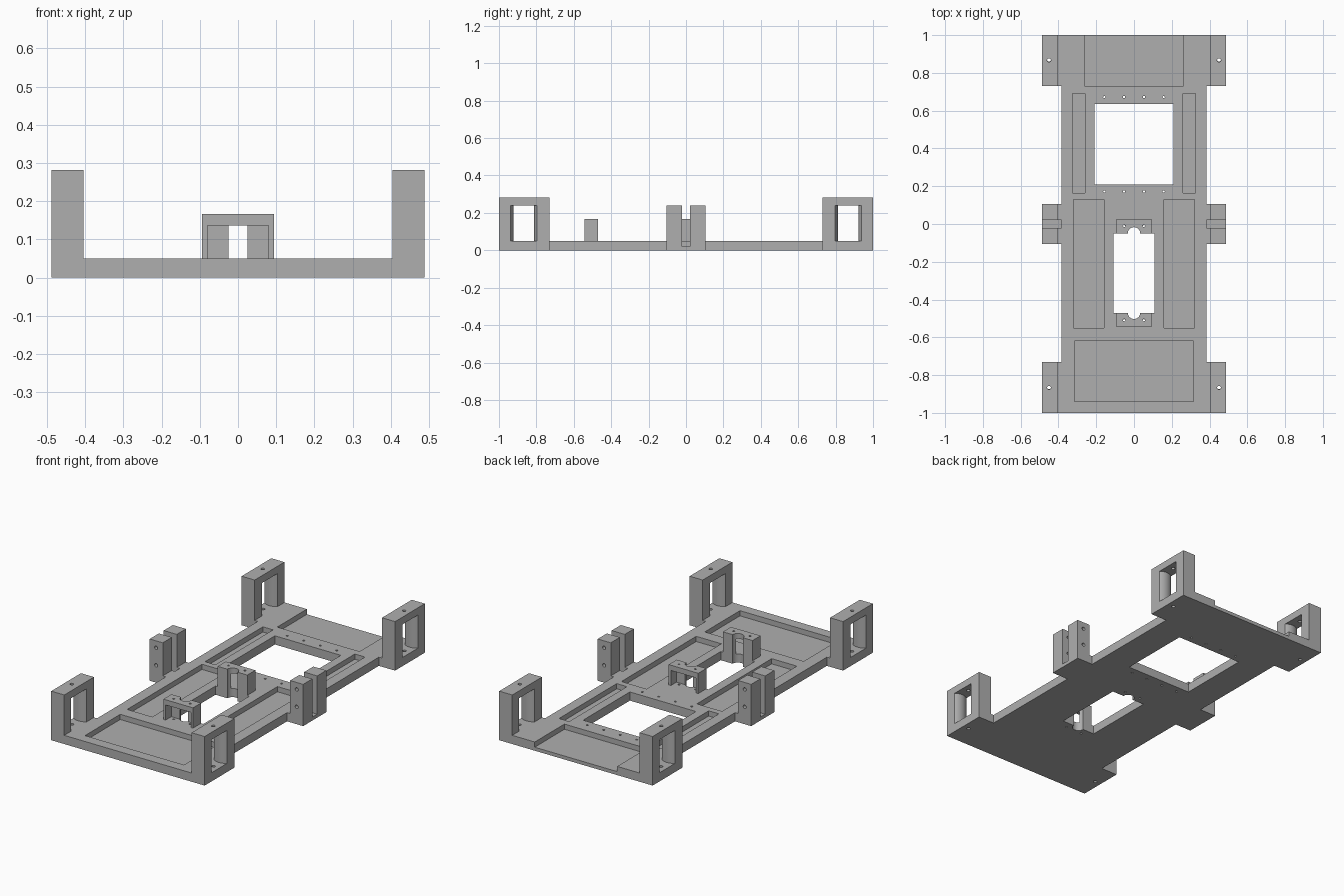
import bpy, bmesh, math
from mathutils import Matrix

if "Cube" in bpy.data.objects:
    bpy.data.objects.remove(bpy.data.objects["Cube"])

grey = bpy.data.materials.new("plain grey")
grey.diffuse_color = (0.43, 0.43, 0.43, 1)
grey.use_nodes = True
grey.node_tree.nodes["Principled BSDF"].inputs["Base Color"].default_value = grey.diffuse_color


def prism(bm, pts, z0, z1):
    """Extrude a plan outline from z0 to z1."""
    low = [bm.verts.new((x, y, z0)) for x, y in pts]
    high = [bm.verts.new((x, y, z1)) for x, y in pts]
    n = len(pts)
    bm.faces.new(low)
    bm.faces.new(high)
    for i in range(n):
        j = (i + 1) % n
        bm.faces.new((low[i], low[j], high[j], high[i]))


def rect(x0, x1, y0, y1):
    return [(x0, y0), (x1, y0), (x1, y1), (x0, y1)]


def arc(cx, cy, r, a0, a1, n):
    return [(cx + r * math.cos(math.radians(a0 + (a1 - a0) * i / n)),
             cy + r * math.sin(math.radians(a0 + (a1 - a0) * i / n))) for i in range(n + 1)]


def circle(cx, cy, r, n=20):
    return arc(cx, cy, r, 0, 360, n)[:-1]


def solid(name, prisms, matrix=None):
    """Object from a list of (outline, z0, z1)."""
    bm = bmesh.new()
    for p in prisms:
        prism(bm, *p)
    if matrix:
        bmesh.ops.transform(bm, matrix=matrix, verts=bm.verts)
    bmesh.ops.recalc_face_normals(bm, faces=bm.faces)
    me = bpy.data.meshes.new(name)
    bm.to_mesh(me)
    bm.free()
    me.materials.append(grey)
    ob = bpy.data.objects.new(name, me)
    bpy.context.collection.objects.link(ob)
    return ob


def cut(ob, prisms, matrix=None):
    """Subtract a set of disjoint prisms and bake the result."""
    cutter = solid("cutter", prisms, matrix)
    cutter.hide_render = True
    mod = ob.modifiers.new("cut", 'BOOLEAN')
    mod.operation = 'DIFFERENCE'
    mod.solver = 'EXACT'
    mod.object = cutter
    dg = bpy.context.evaluated_depsgraph_get()
    me = bpy.data.meshes.new_from_object(ob.evaluated_get(dg))
    ob.modifiers.clear()
    ob.data = me
    bpy.data.objects.remove(cutter)


W, IN, BODY = 0.488, 0.405, 0.385      # outer edge, post inner face, plate edge
TOP, FLOOR = 0.05, 0.02                # plate top, pocket floor
SLOT, MID, CORNER = 0.022, 0.105, 0.73

# base plate outline with corner and middle tabs
half = [(W, -1), (W, -CORNER), (BODY, -CORNER), (BODY, -MID), (W, -MID),
        (W, MID), (BODY, MID), (BODY, CORNER), (W, CORNER), (W, 1)]
plate = solid("base_plate", [(half + [(-x, y) for x, y in reversed(half)], 0, TOP)])

# through windows, pockets, slots and screw holes
small_window = ([(-0.108, -0.47)] + arc(0, -0.47, 0.033, 180, 360, 20) +
                [(0.108, -0.47), (0.108, -0.05)] + arc(0, -0.05, 0.033, 0, 180, 20) +
                [(-0.108, -0.05)])
cuts = [(small_window, -0.1, 0.1),
        (rect(-0.21, 0.21, 0.21, 0.635), -0.1, 0.1),
        (rect(-0.315, 0.315, -0.94, -0.62), FLOOR, 0.1),
        (rect(-0.262, 0.262, CORNER, 1.1), FLOOR, 0.1)]
for s in (-1, 1):
    cuts += [(rect(s * 0.16, s * 0.32, -0.55, 0.13), FLOOR, 0.1),
             (rect(s * 0.26, s * 0.325, 0.165, 0.69), FLOOR, 0.1),
             (rect(s * BODY, s * 0.6, -SLOT, SLOT), FLOOR, 0.1)]
    cuts += [(circle(s * 0.45, y, 0.01), -0.1, 0.1) for y in (-0.865, 0.87)]
    cuts += [(circle(s * 0.052, y, 0.006), -0.1, 0.1) for y in (-0.51, -0.012)]
    cuts += [(circle(s * x, y, 0.006), -0.1, 0.1) for x in (0.053, 0.157) for y in (0.172, 0.672)]
cut(plate, cuts)
parts = [plate]

# corner posts: a window with two inward-bulging rounded sides, screw hole in the top
xc, hw, r = (W + IN) / 2, (W - IN) / 2, 0.066
a = math.degrees(math.asin(hw / r))
off = r * math.cos(math.radians(a))
bulge = (arc(xc, 0.797 - off, r, 90 + a, 90 - a, 16) +
         arc(xc, 0.937 + off, r, 270 + a, 270 - a, 16))
bulge = [(IN - 0.05, 0.797)] + bulge[:17] + [(W + 0.05, 0.797), (W + 0.05, 0.937)] + \
    bulge[17:] + [(IN - 0.05, 0.937)]
for sx, side in ((-1, "left"), (1, "right")):
    for sy, end in ((-1, "front"), (1, "rear")):
        post = solid(f"{end}_{side}_post",
                     [(rect(sx * IN, sx * W, sy * CORNER, sy * 1.0), TOP, 0.282)])
        cut(post, [([(sx * x, sy * y) for x, y in bulge], TOP - 0.02, 0.24)])
        cut(post, [(circle(sx * 0.45, sy * 0.867, 0.01), 0.2, 0.4)])
        parts.append(post)

        # middle prongs with two cross holes
        prong = solid(f"middle_{end}_{side}_prong",
                      [(rect(sx * IN, sx * W, sy * SLOT, sy * MID), TOP, 0.24)])
        cut(prong, [(circle(sx * 0.447, z, 0.01), -0.2, 0.2) for z in (0.1, 0.2)],
            Matrix.Rotation(math.pi / 2, 4, 'X'))
        parts.append(prong)

# motor brackets: hollow on the far side, with a round groove facing the window
for name, y, s in (("front_bracket", -0.47, -1), ("rear_bracket", -0.05, 1)):
    br = solid(name, [(rect(-0.094, 0.094, y, y + s * 0.073), TOP, 0.167)])
    cut(br, [(rect(-0.08, 0.08, y + s * 0.0215, y + s * 0.1), TOP - 0.02, 0.137)])
    cut(br, [(circle(0, y, 0.033, 40), 0, 0.3)] +
        [(circle(k * 0.052, y + s * 0.039, 0.006), 0.1, 0.3) for k in (-1, 1)])
    parts.append(br)

# smooth the rounded surfaces, keep edges sharp
bpy.ops.object.select_all(action='DESELECT')
for ob in parts:
    ob.select_set(True)
bpy.context.view_layer.objects.active = plate
bpy.ops.object.shade_smooth_by_angle(angle=math.radians(30))
